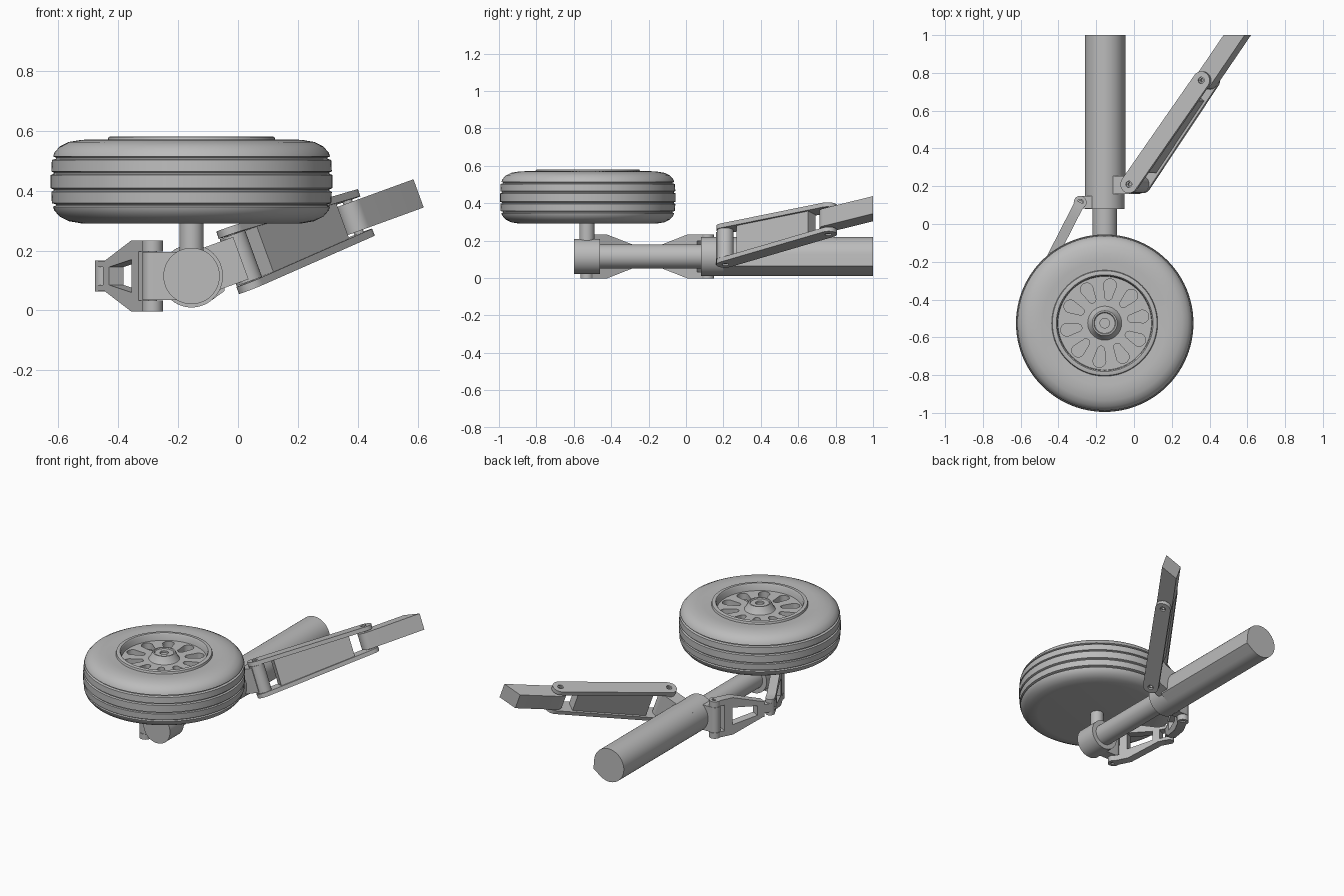
import bpy, bmesh, math
from math import sin, cos, pi, radians
from mathutils import Matrix, Vector

if "Cube" in bpy.data.objects:
    bpy.data.objects.remove(bpy.data.objects["Cube"])

grey = bpy.data.materials.new("plain grey")
grey.use_nodes = True
grey.diffuse_color = (0.5, 0.5, 0.5, 1)
grey.node_tree.nodes["Principled BSDF"].inputs["Base Color"].default_value = (0.5, 0.5, 0.5, 1)

T = Matrix.Translation


def R(deg, axis):
    return Matrix.Rotation(radians(deg), 4, axis)


def finish(obj, angle=35):
    bm = bmesh.new()
    bm.from_mesh(obj.data)
    bmesh.ops.remove_doubles(bm, verts=bm.verts, dist=0.0002)
    bmesh.ops.recalc_face_normals(bm, faces=bm.faces)
    bm.to_mesh(obj.data)
    bm.free()
    obj.data.materials.clear()
    obj.data.materials.append(grey)
    bpy.ops.object.select_all(action="DESELECT")
    obj.select_set(True)
    bpy.context.view_layer.objects.active = obj
    bpy.ops.object.shade_smooth_by_angle(angle=radians(angle))


def plate(name, loops, half, matrix):
    """Extrude an outline (further loops are holes) by half each way along local z."""
    curve = bpy.data.curves.new(name, "CURVE")
    curve.dimensions, curve.fill_mode, curve.extrude = "2D", "BOTH", half
    for loop in loops:
        spline = curve.splines.new("POLY")
        spline.points.add(len(loop) - 1)
        for point, (x, y) in zip(spline.points, loop):
            point.co = (x, y, 0, 1)
        spline.use_cyclic_u = True
    obj = bpy.data.objects.new(name, curve)
    bpy.context.collection.objects.link(obj)
    bpy.ops.object.select_all(action="DESELECT")
    obj.select_set(True)
    bpy.context.view_layer.objects.active = obj
    bpy.ops.object.convert(target="MESH")
    obj = bpy.context.view_layer.objects.active
    obj.name = name
    obj.matrix_world = matrix
    finish(obj)
    return obj


def arc(x, y, r, start, end, n=16):
    angles = [radians(start + (end - start) * i / n) for i in range(n + 1)]
    return [(x + r * cos(a), y + r * sin(a)) for a in angles]


def circle(r, x=0, y=0, n=48):
    return arc(x, y, r, 0, 360, n)[:-1]


def capsule(x1, x2, r1, r2):
    return arc(x2, 0, r2, -90, 90) + arc(x1, 0, r1, 90, 270)


def rect(x1, x2, y1, y2):
    return [(x1, y1), (x2, y1), (x2, y2), (x1, y2)]


def lathe(name, profile, matrix, steps=96):
    bm = bmesh.new()
    verts = [bm.verts.new((r, 0, z)) for r, z in profile]
    edges = [bm.edges.new(pair) for pair in zip(verts, verts[1:])]
    bmesh.ops.spin(bm, geom=verts + edges, axis=(0, 0, 1), cent=(0, 0, 0),
                   angle=2 * pi, steps=steps)
    mesh = bpy.data.meshes.new(name)
    bm.to_mesh(mesh)
    bm.free()
    obj = bpy.data.objects.new(name, mesh)
    bpy.context.collection.objects.link(obj)
    obj.matrix_world = matrix
    finish(obj)


# Wheel: grooved tyre, rim lip, slotted disc and hub
wheel = T((-0.155, -0.525, 0))
half = [(0.28, 0.135), (0.33, 0.141), (0.37, 0.139), (0.41, 0.132), (0.44, 0.117),
        (0.458, 0.096), (0.462, 0.084), (0.453, 0.08), (0.453, 0.076), (0.466, 0.072),
        (0.468, 0.034), (0.46, 0.031), (0.46, 0.026), (0.47, 0.022)]
tyre = [(0, 0.48), (0.26, 0.48), (0.26, 0.565)] + [(r, 0.43 + z) for r, z in half]
tyre += [(r, 0.43 - z) for r, z in reversed(half[2:])] + [(0.36, 0.29), (0, 0.29)]
lathe("tyre", tyre, wheel)
lathe("rim_lip", [(0.282, 0.56), (0.277, 0.578), (0.272, 0.58), (0.256, 0.58),
                  (0.25, 0.572), (0.245, 0.5)], wheel)
slots = []
for i in range(10):
    a = radians(82 + 36 * i)
    slots.append([(x * cos(a) - y * sin(a), x * sin(a) + y * cos(a))
                  for x, y in capsule(0.143, 0.202, 0.02, 0.034)])
plate("wheel_disc", [circle(0.25, n=96)] + slots, 0.02, wheel @ T((0, 0, 0.515)))
lathe("hub", [(0.095, 0.53), (0.085, 0.54), (0.071, 0.57), (0.066, 0.578), (0.058, 0.578),
              (0.054, 0.572), (0.025, 0.572), (0.025, 0.56), (0, 0.56)], wheel, 48)
plate("axle", [circle(0.04)], 0.1, T((-0.155, -0.53, 0.2)))

# Main strut along y
strut = T((-0.155, 0, 0.115)) @ R(90, "X")


def along_y(name, loops, y1, y2):
    plate(name, loops, (y2 - y1) / 2, strut @ T((0, 0, -(y1 + y2) / 2)))


ridge = arc(0, 0, 0.105, 5.4, 306, 48) + [(0.11, -0.05)]
along_y("outer_cylinder", [ridge], 0.2, 1.0)
along_y("collar", [circle(0.105)], 0.08, 0.26)
along_y("piston", [circle(0.065)], -0.5, 0.1)
along_y("lower_end", [circle(0.094)], -0.6, -0.46)

# Folding side brace, in a plane tilted about the strut
brace = T((-0.155, 0, 0.115)) @ R(-20, "Y")
plate("brace_lug", [rect(0.03, 0.175, 0.16, 0.255)], 0.075, brace)
SLOPE = 54.1
LENGTH = 0.68
fork = brace @ T((0.175, 0.21, 0)) @ R(SLOPE, "Z")
plate("brace_barrel", [circle(0.045)], 0.083, fork)
for side, name in ((1, "upper"), (-1, "lower")):
    tilt = fork @ T((0, 0, side * 0.097)) @ R(side * 2.2, "Y")
    plate("fork_plate_" + name,
          [capsule(0, LENGTH, 0.047, 0.047), circle(0.017), circle(0.017, LENGTH)],
          0.0125, tilt)
plate("fork_web", [[(0.1, -0.09), (0.57, -0.07), (0.57, 0.07), (0.1, 0.09)]],
      0.034, fork @ R(90, "X"))
for x, h, name in ((0, 0.1, "lower"), (LENGTH, 0.075, "upper")):
    plate("brace_pin_" + name, [circle(0.0165), circle(0.009)], h, fork @ T((x, 0, 0)))
w = 0.048
s, c = sin(radians(SLOPE)), cos(radians(SLOPE))
ends = [((0.79 - y * c) / s, y) for y in (-w, w)]
plate("upper_brace", [arc(LENGTH, 0, w, 90, 270) + ends], 0.05, fork)

# Torque links between collar and lower end
apex = Vector((-0.45, -0.2075, 0.115))
tips = {"lower": [(0.36, 0.05), (0.36, 0.03), (0.31, 0.03)],
        "upper": [(0.31, 0.05), (0.31, 0.027), (0.36, 0.027)]}
window = [(0.1, 0.055), (0.265, 0.03), (0.265, -0.03), (0.1, -0.055)]
for name, y in (("upper", 0.115), ("lower", -0.53)):
    pivot = Vector((-0.285, y, 0.115))
    d = apex - pivot
    base = T(pivot)
    edge = [(0.05, 0.082), (0, 0.082), (0, 0.118), (0.105, 0.118), (0.3, 0.05)] + tips[name]
    outline = edge + [(x, -z) for x, z in reversed(edge)]
    plate("torque_link_" + name, [outline, window], 0.027,
          base @ Matrix.Rotation(math.atan2(d.y, d.x), 4, "Z") @ R(90, "X"))
    for z in (-0.1, 0.1):
        plate("link_eye_" + name, [circle(0.034), circle(0.016)], 0.018, base @ T((0, 0, z)))
    plate("link_pin_" + name, [circle(0.0155), circle(0.009)], 0.108, base)
    plate("link_lug_" + name, [arc(0, 0, 0.033, 90, 270) + [(0.1, -0.033), (0.1, 0.033)]],
          0.08, base)
for z, h in ((0, 0.029), (0.04, 0.011), (-0.04, 0.011)):
    plate("apex_knuckle", [circle(0.027)], h, T(apex) @ T((0, 0, z)))
